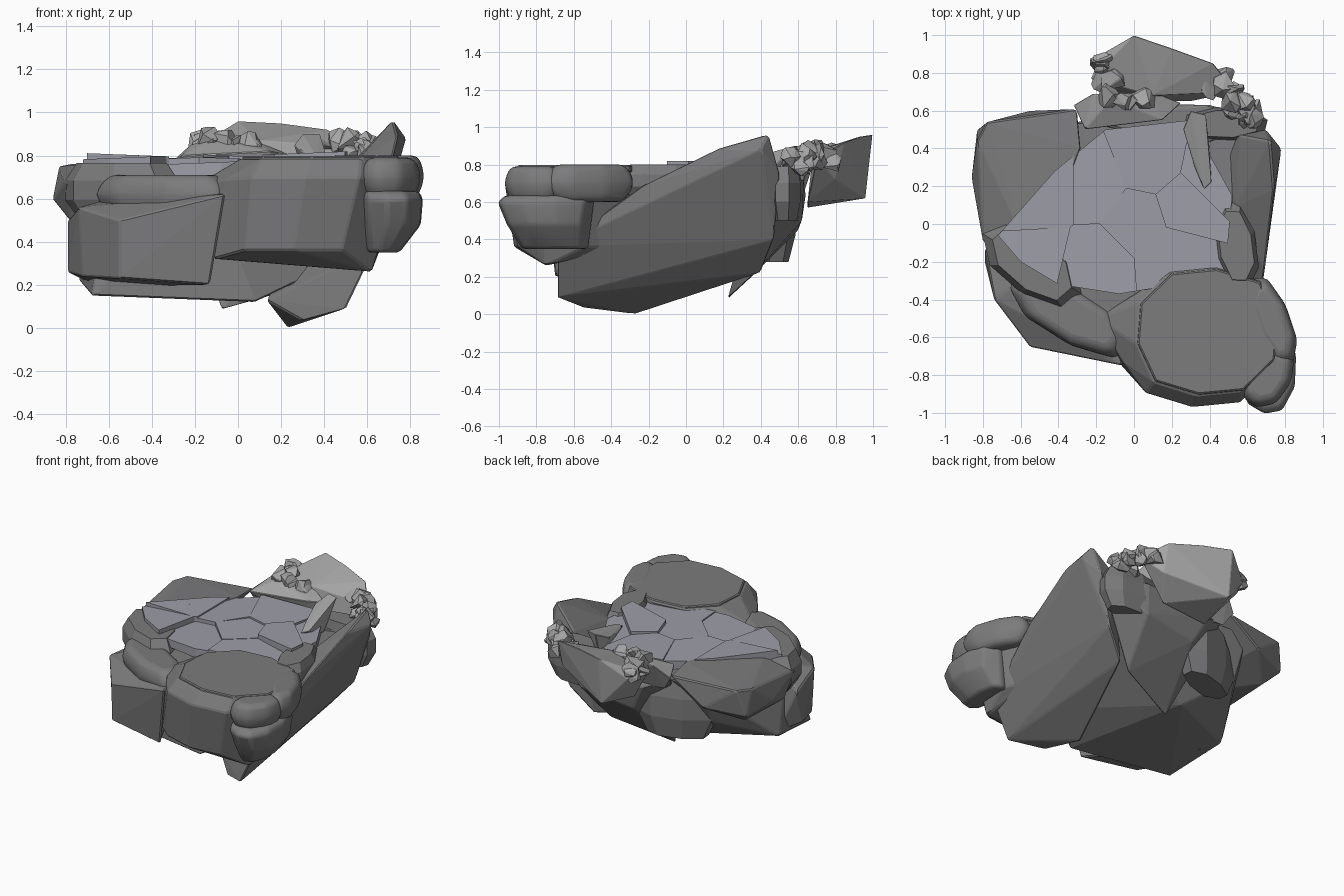
import bpy, bmesh, math, random
from mathutils import Vector

if "Cube" in bpy.data.objects:
    bpy.data.objects.remove(bpy.data.objects["Cube"])

random.seed(7)


def material(name, grey, blue=0.0):
    m = bpy.data.materials.new(name)
    m.diffuse_color = (grey, grey, grey + blue, 1)
    m.use_nodes = True
    m.node_tree.nodes["Principled BSDF"].inputs["Base Color"].default_value = m.diffuse_color
    return m


DARK = material("dark_stone", .2, .005)
SLATE = material("slate", .34, .05)
PALE = material("pale_stone", .38)


def rock(name, pts, mat=DARK, bevel=0.008, seg=1, smooth=False):
    """Convex boulder around a few corner points, with worn edges."""
    bm = bmesh.new()
    for p in pts:
        bm.verts.new(p)
    r = bmesh.ops.convex_hull(bm, input=bm.verts)
    inner = {v for v in r["geom_interior"] + r["geom_unused"] if isinstance(v, bmesh.types.BMVert)}
    bmesh.ops.delete(bm, geom=list(inner), context='VERTS')
    bmesh.ops.dissolve_limit(bm, angle_limit=math.radians(4), verts=bm.verts, edges=bm.edges)
    bmesh.ops.recalc_face_normals(bm, faces=bm.faces)
    me = bpy.data.meshes.new(name)
    bm.to_mesh(me)
    bm.free()
    ob = bpy.data.objects.new(name, me)
    bpy.context.collection.objects.link(ob)
    me.materials.append(mat)
    if bevel:
        b = ob.modifiers.new("worn_edges", 'BEVEL')
        b.width, b.segments = bevel, seg
        b.limit_method, b.angle_limit = 'ANGLE', math.radians(15)
    if smooth:
        bpy.ops.object.select_all(action='DESELECT')
        ob.select_set(True)
        bpy.context.view_layer.objects.active = ob
        bpy.ops.object.shade_smooth_by_angle(angle=math.radians(35))


def oval(cx, cy, rx, ry, z, n=10):
    """Squarish oval ring of points."""
    pts = []
    for i in range(n):
        c, s = math.cos(math.tau * (i + .3) / n), math.sin(math.tau * (i + .3) / n)
        k = (abs(c) ** 2.6 + abs(s) ** 2.6) ** (-1 / 2.6)
        pts.append((cx + rx * c * k, cy + ry * s * k, z))
    return pts


def lump(name, a, b, half, z0, z1, mat=DARK, smooth=True):
    """Boulder lying along the line a-b, rounded or faceted."""
    a, b = Vector(a), Vector(b)
    mid, d = (a + b) / 2, (b - a) / 2
    e = Vector((-d.y, d.x)).normalized() * half
    pts = []
    for t, s in ((0, .75), (.35, 1), (.7, 1), (1, .8)):
        for x, y, _ in oval(0, 0, s, s, 0, 8):
            p = mid + d * x + e * y
            pts.append((p.x, p.y, z0 + (z1 - z0) * t))
    rock(name, pts, mat, .03 if smooth else 0, 3, smooth)


# Core under the floor
rock("core", [(-.68, -.45, .15), (.08, -.55, .12), (-.74, 0, .22), (-.2, .25, .2), (-.5, .42, .42),
              (.35, -.4, .25), (-.6, -.3, .66), (-.15, -.52, .68), (-.5, .55, .7), (.62, .48, .72), (.62, 0, .74)])

# Tall tilted slab along the right
rock("right_slab", [(.72, .44, .965), (.78, .4, .88), (.74, .18, .89), (.69, -.25, .68), (.63, -.69, .36),
                    (.5, -.69, .09), (.3, -.55, .035), (.23, -.27, 0), (.13, -.4, .13), (.45, .4, .22),
                    (.6, .47, .4), (.7, .5, .75), (.56, .47, .8), (.54, .1, .76)])

# Back and left boulders
rock("back_block", [(-.08, .22, .08), (.35, .35, .2), (.66, .5, .6), (.69, .55, .73), (.4, .63, .72),
                    (-.1, .64, .64), (0, .6, .45), (.4, .62, .5), (-.28, .56, .72), (.3, .4, .73)])
lump("back_right_block", (.25, .53), (.71, .53), .09, .5, .79, smooth=False)
lump("back_left_wedge", (-.5, .35), (.02, .52), .12, .28, .7, smooth=False)
rock("left_block", [(-.83, .44, .75), (-.78, .54, .76), (-.3, .61, .77), (-.28, .4, .79), (-.4, .1, .79),
                    (-.8, -.1, .68), (-.86, .24, .6), (-.83, .5, .57), (-.55, .6, .6), (-.78, 0, .5),
                    (-.75, .4, .49), (-.4, -.1, .5), (-.6, -.05, .77)])
lump("left_ledge", (-.78, -.02), (-.3, -.4), .16, .5, .765, smooth=False)

# Front boulders
rock("front_left_block", [(-.79, -.13, .5), (-.74, -.4, .56), (-.55, -.65, .5), (-.06, -.75, .62),
                          (-.1, -.45, .64), (-.6, -.3, .6), (-.79, -.2, .26), (-.72, -.4, .24),
                          (-.55, -.64, .23), (-.13, -.7, .2), (-.65, -.1, .19)])
rock("front_block", oval(.38, -.57, .37, .34, .785) + oval(.36, -.61, .4, .36, .7)
     + oval(.3, -.6, .36, .32, .36) + [(-.2, -.5, .66), (-.06, -.73, .69), (-.11, -.7, .32), (.62, -.75, .26)])
rock("front_block_cap", oval(.39, -.57, .38, .34, .76) + oval(.39, -.57, .37, .33, .797), bevel=.006)
lump("front_left_round", (-.65, -.3), (-.03, -.66), .14, .52, .71)
lump("right_round_back", (.64, -.28), (.82, -.75), .1, .6, .8)
lump("right_round_front", (.8, -.66), (.62, -.96), .12, .6, .79)
rock("right_round_low", oval(.71, -.75, .15, .26, .6) + oval(.7, -.73, .14, .24, .635)
     + oval(.71, -.74, .14, .22, .48) + oval(.67, -.7, .08, .18, .35), DARK, .02, 3, True)
lump("right_inner_rock", (.5, .12), (.58, -.35), .11, .62, .8, smooth=False)


# Slate floor split into cracked plates: every plate is the floor area nearest its centre
def clip(poly, point, normal):
    out = []
    for p, q in zip(poly, poly[1:] + poly[:1]):
        dp, dq = (p - point).dot(normal), (q - point).dot(normal)
        if dp <= 0:
            out.append(p)
        if dp * dq < 0:
            out.append(p.lerp(q, dp / (dp - dq)))
    return out


floor = [Vector(p) for p in ((-.72, -.06), (-.6, -.2), (-.4, -.32), (-.08, -.37), (.48, -.28),
                             (.52, .15), (.3, .55), (-.15, .5), (-.42, .28))]
centres = [(-.22, .2, .79), (.08, .32, .795), (.27, .1, .81), (.02, .02, .785), (-.2, -.2, .765),
           (.2, -.17, .775), (.42, .25, .78), (-.55, .06, .805), (-.54, -.12, .79), (-.42, .2, .8)]
for i, (x, y, z) in enumerate(centres):
    c, cell = Vector((x, y)), floor
    for ox, oy, _ in centres:
        o = Vector((ox, oy))
        if o != c:
            cell = clip(cell, (c + o) / 2, (o - c).normalized())
    tilt = [z + .04 * (p.x - x) * (-1) ** i for p in cell]
    rock(f"floor_plate_{i + 1}", [(p.x, p.y, z - .06) for p in cell]
         + [(p.x, p.y, t) for p, t in zip(cell, tilt)], SLATE, 0)

# Pale rocks heaped at the back
rock("back_peak", [(0, .998, .96), (.2, .93, .95), (.42, .85, .92), (.54, .7, .84), (.1, .68, .87),
                   (-.23, .77, .82), (-.17, .9, .82), (0, .96, .62), (.42, .8, .72), (-.05, .65, .57),
                   (.3, .65, .6)], PALE, .004)
rock("back_low_rock", [(-.32, .63, .76), (-.26, .5, .8), (.15, .55, .82), (.25, .64, .8), (.1, .7, .86),
                       (-.12, .66, .88), (-.22, .69, .85), (-.25, .6, .66), (.15, .62, .62)], PALE, .004)
rock("leaning_rock", [(.26, .5, .85), (.3, .6, .9), (.38, .58, .9), (.41, .22, .8), (.37, .18, .79),
                      (.32, .3, .8), (.3, .55, .72), (.4, .4, .72)], PALE, .004)


# Small stones strewn along short trails
def trail(name, a, b, count, spread, size):
    a, b = Vector(a), Vector(b)
    for i in range(count):
        c = a.lerp(b, i / (count - 1)) + Vector([random.uniform(-spread, spread) for _ in "xyz"])
        r = size * random.uniform(.75, 1.15)
        dirs = [Vector([random.gauss(0, 1) for _ in "xyz"]).normalized() for _ in range(13)]
        rock(f"{name}_{i + 1}", [c + d * r for d in dirs], PALE, 0)


trail("left_stone", (-.16, .88, .85), (-.13, .7, .85), 6, .025, .07)
trail("middle_stone", (-.12, .67, .85), (.1, .66, .85), 5, .012, .06)
trail("right_stone", (.43, .76, .84), (.63, .55, .82), 16, .035, .07)
